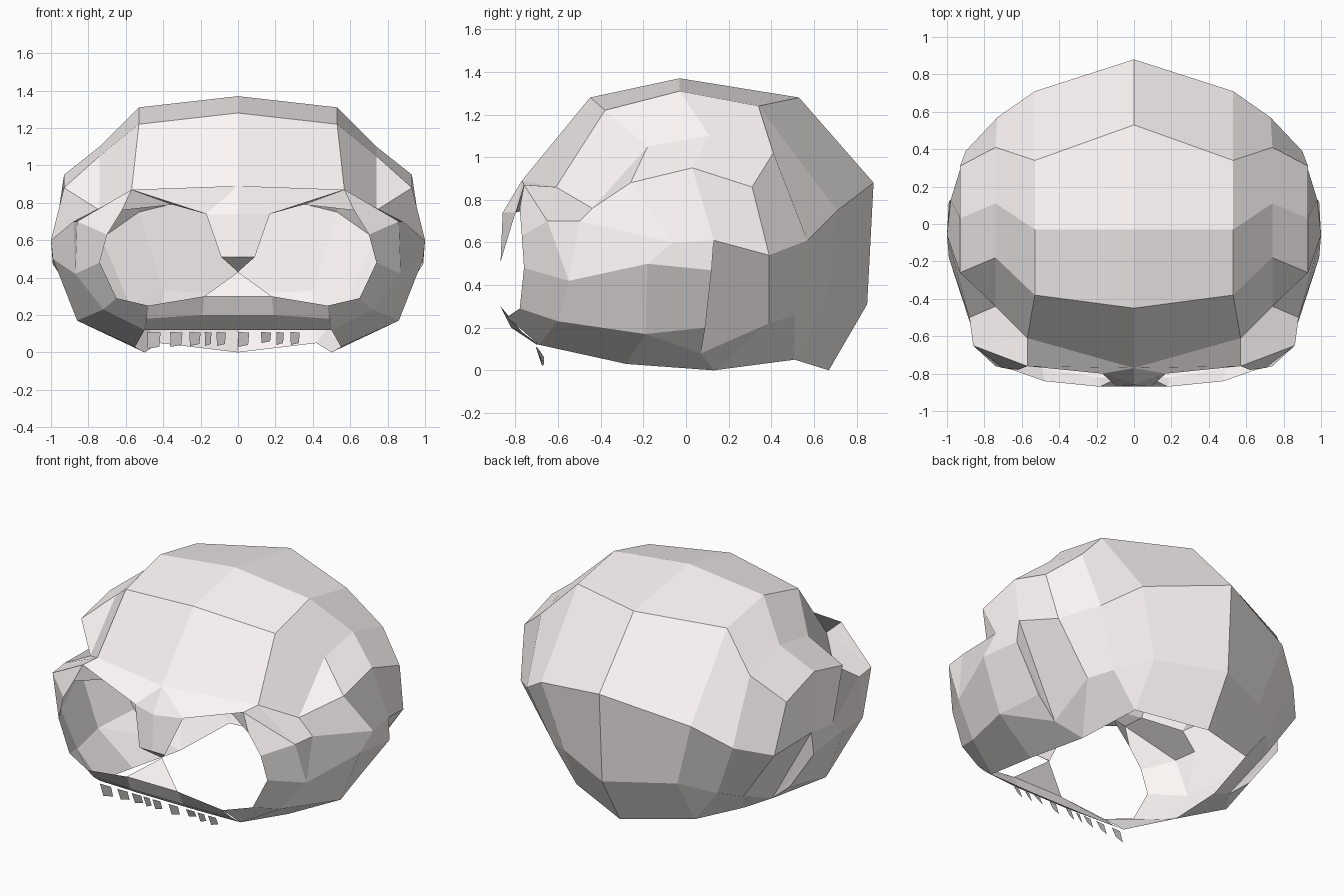
import bpy, bmesh
from mathutils import Vector

if "Cube" in bpy.data.objects:
    bpy.data.objects.remove(bpy.data.objects["Cube"])

CENTRE = Vector((0, 0, 0.55))
bone = bpy.data.materials.new("bone")
bone.diffuse_color = (1.0, 0.95, 0.94, 1)
bone.use_nodes = True
bone.node_tree.nodes["Principled BSDF"].inputs["Base Color"].default_value = bone.diffuse_color


def finish(name, bm, mirror=True):
    bmesh.ops.remove_doubles(bm, verts=bm.verts, dist=0.001)
    mesh = bpy.data.meshes.new(name)
    bm.to_mesh(mesh)
    bm.free()
    mesh.materials.append(bone)
    obj = bpy.data.objects.new(name, mesh)
    bpy.context.collection.objects.link(obj)
    if mirror:
        mir = obj.modifiers.new("mirror", 'MIRROR')
        mir.use_clip = True
        mir.merge_threshold = 0.001
    return obj


def sheet(name, *rows):
    """Flat-faced strip lofted between rows of points, mirrored in x.
    A repeated point collapses that quad to a triangle."""
    bm = bmesh.new()
    for top, low in zip(rows, rows[1:]):
        for i in range(len(top) - 1):
            pts = []
            for p in (top[i], top[i + 1], low[i + 1], low[i]):
                if p not in pts:
                    pts.append(p)
            if len(pts) < 3:
                continue
            f = bm.faces.new([bm.verts.new(p) for p in pts])
            f.normal_update()
            if f.normal.dot(f.calc_center_median() - CENTRE) < 0:
                f.normal_flip()
    return finish(name, bm)


# Shared corner points
nasion = (0, -.77, .89)
brow_mid = (.57, -.61, .86)
temple = (.74, -.44, .76)
brow_rim = (.57, -.76, .87)
brow_out = (.86, -.65, .70)
brow_back = (.88, -.50, .70)
arch_top = (1.0, -.06, .60)
ear_top = (.98, .13, .61)
ear_mid, ear_low = (.99, .12, .47), (.80, .09, .20)
cheek = (.87, -.55, .42)
cheek_low, cheek_base = (.72, -.60, .23), (.86, -.19, .17)
gum_end = (.50, -.69, .12)
side_back = (.90, .39, .54)
side_a, side_b, side_c = (.93, -.26, .88), (.93, .03, .95), (.93, .31, .86)
back_mid, back_a, back_b = (0, .88, .88), (.53, .71, .75), (.73, .57, .61)
base_corner, base_low, base_back = (.66, .07, .08), (.50, .13, 0), (.42, .51, .05)
orbit_in = (.17, -.80, .74)
orbit_out = (.62, -.78, .76)
orbit_low = (.48, -.84, .25)
maxilla_top = (.18, -.87, .30)

# Skull cap: front-to-back strips from the midline to the side
sheet("cranium",
      [nasion, (0, -.45, 1.28), (0, -.03, 1.37), (0, .53, 1.28), back_mid],
      [brow_mid, (.53, -.38, 1.22), (.53, -.03, 1.31), (.53, .34, 1.24), back_a],
      [temple, (.74, -.18, 1.05), (.74, .11, 1.10), (.74, .41, 1.02), back_b],
      [temple, side_a, side_b, side_c, side_back])

# Temple wall
sheet("temple",
      [temple, side_a, side_b, side_c],
      [brow_back, arch_top, ear_top, side_back])

# Back and base of the skull, open underneath
sheet("occiput",
      [back_mid, back_a, back_b, side_back, ear_top],
      [(0, .85, .31), (.40, .66, .33), (.58, .51, .26), (.68, .39, .22), base_corner],
      [(0, .67, 0), base_back, base_back, base_low, base_low])

# Cheekbone
sheet("cheekbone",
      [brow_out, brow_back, arch_top, ear_top],
      [cheek, cheek, (.99, -.18, .50), ear_mid],
      [cheek_low, cheek_low, cheek_base, ear_low])

# Wall closing the cheekbone behind, and underside of the cheek
sheet("cheek_back_wall",
      [ear_top, ear_mid, ear_low, cheek_base],
      [base_corner, base_corner, base_corner, base_corner])
sheet("cheek_underside",
      [cheek_low, cheek_base, base_corner],
      [gum_end, (.55, -.28, .03), base_low])

# Brow ridge and socket roof
sheet("brow_ridge",
      [nasion, brow_mid, brow_mid, temple],
      [orbit_in, brow_rim, brow_out, brow_back])
sheet("socket_roof",
      [orbit_in, brow_rim, brow_rim],
      [orbit_in, (.35, -.62, .79), orbit_out])

# Outer rim of the eye socket
sheet("socket_rim",
      [brow_rim, brow_out, cheek, cheek_low, gum_end],
      [orbit_out, (.70, -.77, .63), (.74, -.76, .48), (.65, -.78, .29), orbit_low])

# Nose bridge narrowing into the nasal hollow
sheet("nose",
      [nasion, (0, -.86, .74), (0, -.87, .51), (0, -.77, .43), (0, -.87, .30)],
      [nasion, orbit_in, (.09, -.87, .51), (0, -.77, .43), maxilla_top])

# Upper jaw
sheet("upper_jaw",
      [(0, -.87, .30), maxilla_top, orbit_low],
      [(0, -.82, .20), (.19, -.82, .20), (.49, -.77, .18)],
      [(0, -.70, .12), (.20, -.70, .12), gum_end])

# Teeth: small uneven tilted plates below the gum line
bm = bmesh.new()
for x, w, low in ((-.45, .036, .02), (-.33, .033, .03), (-.23, .03, .035),
                  (-.16, .018, .035), (-.09, .025, .035), (.03, .03, .03),
                  (.15, .027, .05), (.225, .02, .04), (.305, .025, .04)):
    pts = [(x - w, -.705, .11), (x + w, -.695, .105),
           (x + w * .8, -.665, low + .01), (x - w * .9, -.675, low)]
    bm.faces.new([bm.verts.new(p) for p in reversed(pts)])
finish("teeth", bm, mirror=False)
